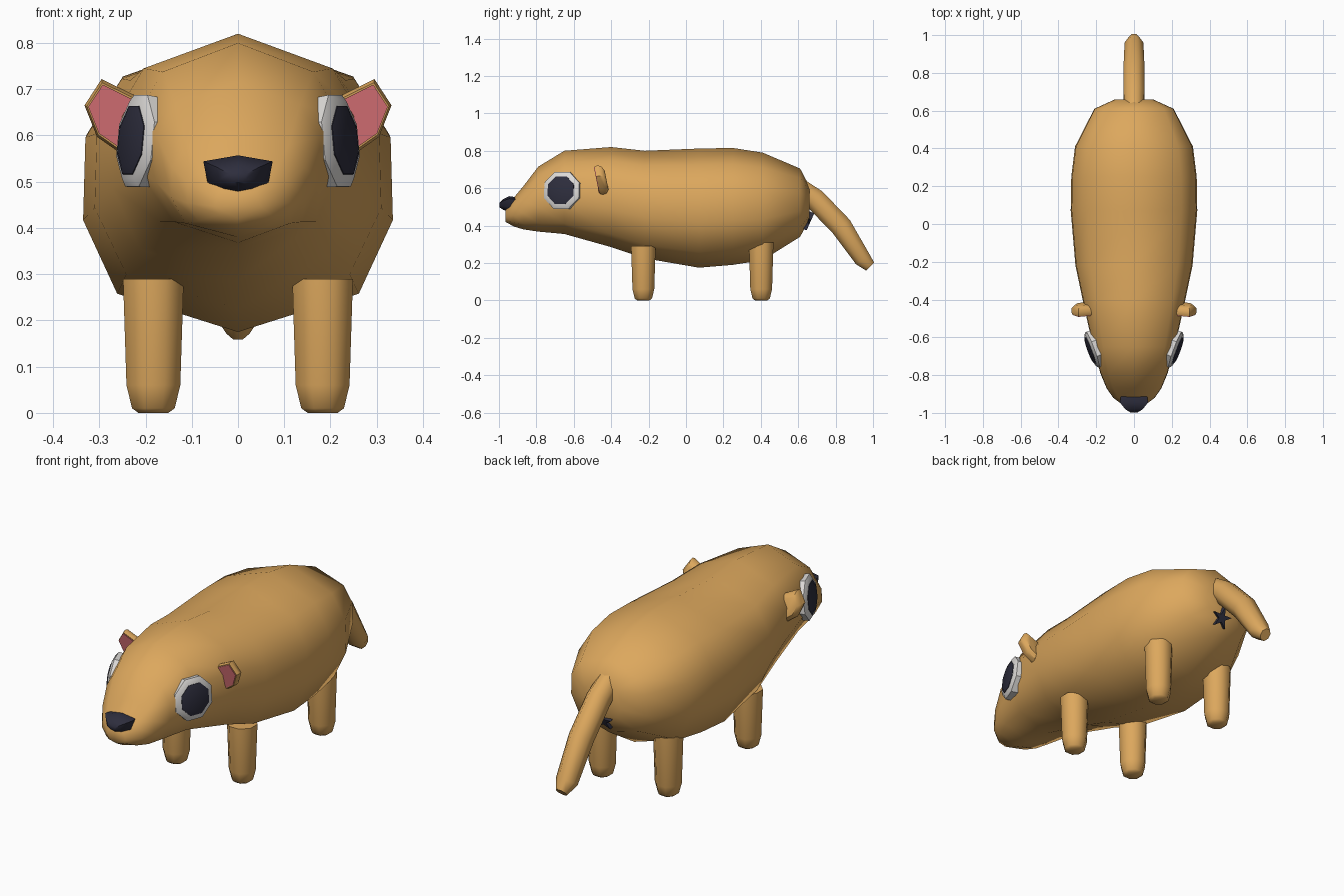
import bpy, bmesh, math
from mathutils import Vector

cube = bpy.data.objects.get("Cube")
if cube:
    bpy.data.objects.remove(cube, do_unlink=True)


def material(name, rgb):
    m = bpy.data.materials.new(name)
    m.use_nodes = True
    m.diffuse_color = (*rgb, 1)
    bsdf = next(n for n in m.node_tree.nodes if n.type == 'BSDF_PRINCIPLED')
    bsdf.inputs["Base Color"].default_value = (*rgb, 1)
    bsdf.inputs["Roughness"].default_value = 0.8
    return m


TAN = material("tan fur", (0.72, 0.39, 0.11))
PINK = material("pink inner ear", (0.76, 0.18, 0.20))
WHITE = material("eye white", (0.72, 0.70, 0.68))
DARK = material("dark navy", (0.027, 0.027, 0.047))


def loft(name, rings, mat, angle=50):
    """Skin a list of equally sized rings and cap both ends."""
    bm = bmesh.new()
    loops = [[bm.verts.new(p) for p in ring] for ring in rings]
    n = len(loops[0])
    for a, b in zip(loops, loops[1:]):
        for i in range(n):
            bm.faces.new((a[i], a[(i + 1) % n], b[(i + 1) % n], b[i]))
    bm.faces.new(loops[0])
    bm.faces.new(loops[-1])
    bmesh.ops.recalc_face_normals(bm, faces=bm.faces)
    mesh = bpy.data.meshes.new(name)
    bm.to_mesh(mesh)
    bm.free()
    mesh.materials.append(mat)
    ob = bpy.data.objects.new(name, mesh)
    bpy.context.collection.objects.link(ob)
    bpy.ops.object.select_all(action='DESELECT')
    ob.select_set(True)
    bpy.context.view_layer.objects.active = ob
    bpy.ops.object.shade_smooth_by_angle(angle=math.radians(angle))
    return ob


def ellipse(center, u, v, n=8, turn=0.5):
    """Ring of n points around center, spanned by half axes u and v."""
    c, u, v = Vector(center), Vector(u), Vector(v)
    angles = [math.tau * (i + turn) / n for i in range(n)]
    return [c + u * math.cos(a) + v * math.sin(a) for a in angles]


# Body: one ten-sided section, scaled along the spine (y, half width, bottom, top)
half = [(0.75, 0.86), (0.985, 0.66), (1, 0.38), (0.78, 0.13)]
section = [(0, 1)] + half + [(0, 0)] + [(-x, z) for x, z in reversed(half)]
spine = [
    (-0.965, 0.05, 0.42, 0.49), (-0.92, 0.11, 0.395, 0.55),
    (-0.87, 0.145, 0.38, 0.61), (-0.79, 0.178, 0.368, 0.715),
    (-0.65, 0.217, 0.355, 0.80), (-0.40, 0.272, 0.285, 0.82),
    (-0.22, 0.31, 0.225, 0.80), (0.07, 0.335, 0.175, 0.812),
    (0.25, 0.332, 0.19, 0.815), (0.41, 0.312, 0.215, 0.79),
    (0.61, 0.21, 0.34, 0.705), (0.66, 0.10, 0.43, 0.61),
]
loft("body", [[(x * w, y, b + z * (t - b)) for x, z in section]
              for y, w, b, t in spine], TAN, 80)

# Nose: faceted wedge (y, size factor, height centre)
nose_shape = [(0, 0.04), (0.075, 0.027), (0.066, -0.018),
              (0.035, -0.04), (0, -0.047)]
nose_shape += [(-x, z) for x, z in reversed(nose_shape[1:4])]
loft("nose", [[(x * s, y, zc + z * s) for x, z in nose_shape]
              for y, s, zc in [(-0.90, 0.9, 0.515), (-0.945, 1, 0.517),
                               (-0.98, 0.62, 0.515), (-0.998, 0.25, 0.51)]], DARK)

# Tail: octagonal tube drooping backwards (y, z, thickness, half width)
tail = [(0.61, 0.595, 0.055, 0.052), (0.69, 0.54, 0.058, 0.055),
        (0.83, 0.395, 0.058, 0.055), (0.945, 0.22, 0.045, 0.05),
        (0.985, 0.18, 0.03, 0.025)]
rings = []
for i, (y, z, t, w) in enumerate(tail):
    a, b = tail[max(i - 1, 0)], tail[min(i + 1, len(tail) - 1)]
    d = Vector((0, b[0] - a[0], b[1] - a[1])).normalized()
    rings.append(ellipse((0, y, z), (w * 1.08, 0, 0),
                         Vector((0, -d.z, d.y)) * t * 1.08))
loft("tail", rings, TAN)

# Star mark under the tail
n = Vector((0, 1, -0.45)).normalized()
up = Vector((0, 0.45, 1)).normalized()
star = []
for i in range(10):
    r = 0.055 if i % 2 == 0 else 0.02
    a = math.tau * i / 10
    star.append(Vector((r * math.sin(a), 0, 0)) + up * r * math.cos(a))
center = Vector((0, 0.652, 0.42))
loft("star_mark", [[center + p + n * k for p in star] for k in (-0.03, 0.012)], DARK, 20)

for s, side in ((1, "left"), (-1, "right")):
    # Legs: tapered octagonal posts
    for end, y, top in (("front", -0.228, 0.29), ("rear", 0.402, 0.31)):
        loft(f"{end}_{side}_leg",
             [ellipse((s * 0.183, y, z), (r, 0, 0), (0, r, 0))
              for z, r in ((0, 0.035), (0.01, 0.05), (0.06, 0.063), (top, 0.071))], TAN)

    # Eyes: octagonal white disc with a raised dark pupil
    n = Vector((s * 0.93, -0.35, 0.1)).normalized()
    u = n.cross((0, 0, 1)).normalized()
    v = u.cross(n)
    c = Vector((s * 0.216, -0.664, 0.588))
    for part, mat, steps in (
            ("eye_white", WHITE, ((-0.03, 0.105), (0.004, 0.108), (0.016, 0.09))),
            ("pupil", DARK, ((0.0, 0.08), (0.018, 0.08), (0.025, 0.06)))):
        loft(f"{side}_{part}", [ellipse(c + n * k, u * r, v * r) for k, r in steps], mat, 40)

    # Ears: bevelled slab with a pink front plate
    outline = [(0.22, 0.685), (0.295, 0.722), (0.332, 0.665), (0.305, 0.597), (0.255, 0.562)]
    mid = (0.28, 0.645)

    def ear_ring(k, y):
        pts = [(mid[0] + (x - mid[0]) * k, mid[1] + (z - mid[1]) * k) for x, z in outline]
        return [(s * x, y - 0.2 * (z - mid[1]), z) for x, z in pts]

    loft(f"{side}_ear", [ear_ring(0.9, -0.475), ear_ring(1, -0.46),
                         ear_ring(0.95, -0.44), ear_ring(0.65, -0.425)], TAN, 40)
    loft(f"{side}_inner_ear", [ear_ring(0.84, -0.474), ear_ring(0.84, -0.479)], PINK, 30)
